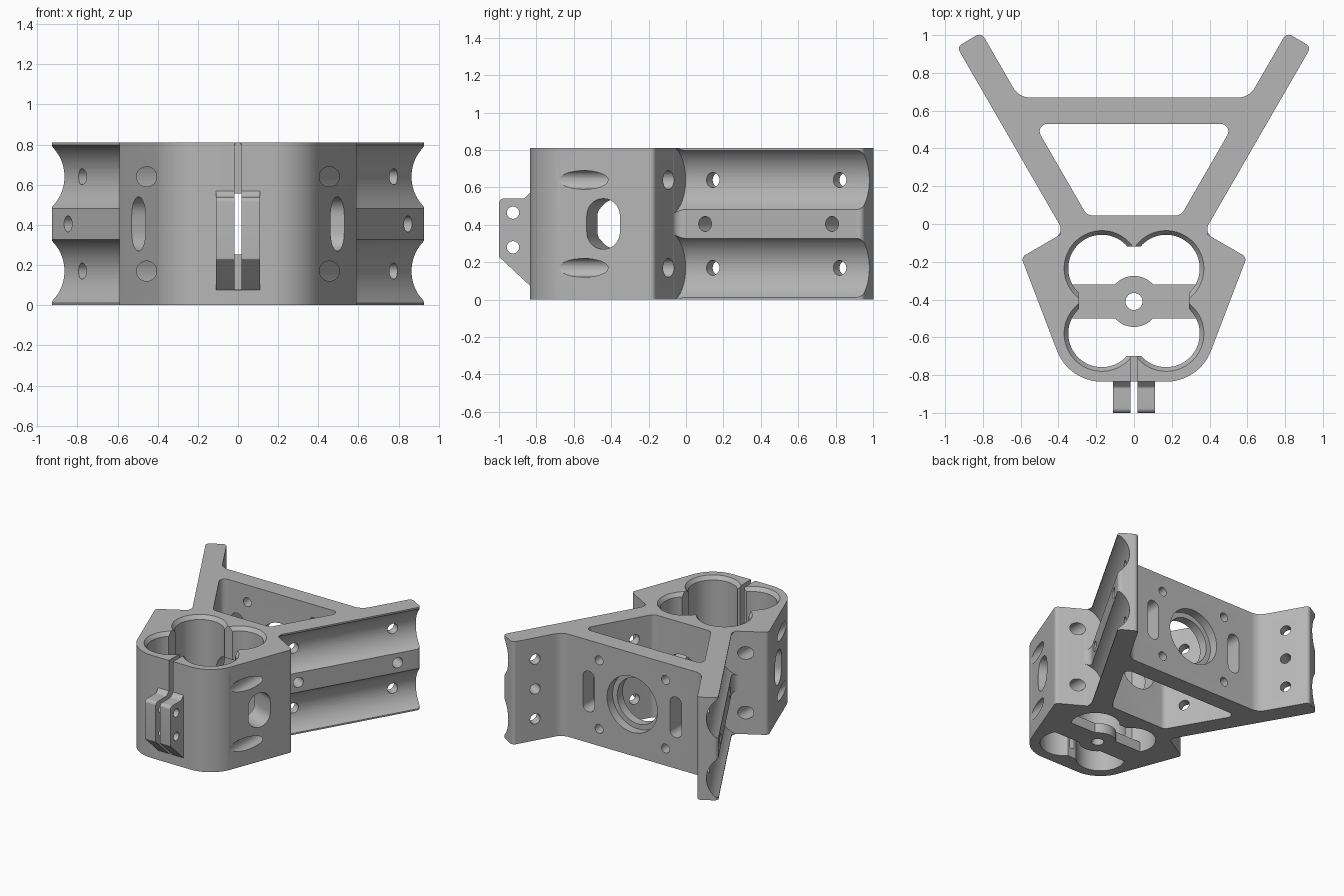
import bpy, bmesh
from math import sin, tan, cos, pi, sqrt
from mathutils import Vector, Matrix

if "Cube" in bpy.data.objects:
    bpy.data.objects.remove(bpy.data.objects["Cube"])

HEIGHT, MID = 0.81, 0.405
TUBE_Z = (0.17, 0.64)

gray = bpy.data.materials.new("plain gray")
gray.use_nodes = True
gray.diffuse_color = (0.47, 0.47, 0.47, 1)
gray.node_tree.nodes["Principled BSDF"].inputs["Base Color"].default_value = gray.diffuse_color


def rounded(corners, steps=8):
    """Outline from (x, y, radius) corners."""
    out = []
    for i, (x, y, r) in enumerate(corners):
        p = Vector((x, y))
        a = (Vector(corners[i - 1][:2]) - p).normalized()
        b = (Vector(corners[(i + 1) % len(corners)][:2]) - p).normalized()
        if r == 0:
            out.append(p)
            continue
        half = a.angle(b) / 2
        center = p + (a + b).normalized() * r / sin(half)
        start = (p + a * r / tan(half) - center).normalized()
        end = (p + b * r / tan(half) - center).normalized()
        out += [center + start.slerp(end, k / steps) * r for k in range(steps + 1)]
    return out


def mirrored(half):
    """Close a right-half corner list across x = 0."""
    return half + [(-x, y, r) for x, y, r in reversed(half)]


def rectangle(w, h, r=0):
    return rounded([(-w, -h, r), (w, -h, r), (w, h, r), (-w, h, r)])


def circle(r, n=48):
    return [Vector((r * cos(2 * pi * k / n), r * sin(2 * pi * k / n))) for k in range(n)]


def frame(origin, axis):
    """Extrusion frame along a horizontal axis; profile y points up."""
    z = Vector(axis).normalized()
    y = Vector((0, 0, 1))
    x = y.cross(z)
    m = Matrix((x, y, z)).transposed().to_4x4()
    m.translation = origin
    return m


def prism(name, outline, lo, hi, matrix=None, top_outline=None):
    bm = bmesh.new()
    low = [bm.verts.new((p[0], p[1], lo)) for p in outline]
    high = [bm.verts.new((p[0], p[1], hi)) for p in (top_outline or outline)]
    bm.faces.new(low)
    bm.faces.new(high)
    for i in range(len(low)):
        bm.faces.new((low[i - 1], low[i], high[i], high[i - 1]))
    bmesh.ops.recalc_face_normals(bm, faces=bm.faces)
    if matrix:
        bm.transform(matrix)
    mesh = bpy.data.meshes.new(name)
    bm.to_mesh(mesh)
    bm.free()
    mesh.materials.append(gray)
    obj = bpy.data.objects.new(name, mesh)
    bpy.context.collection.objects.link(obj)
    return obj


def combine(target, tool, operation="DIFFERENCE"):
    mod = target.modifiers.new("cut", "BOOLEAN")
    mod.operation, mod.solver, mod.object = operation, "EXACT", tool
    bpy.context.view_layer.objects.active = target
    bpy.ops.object.modifier_apply(modifier=mod.name)
    bpy.data.objects.remove(tool)


def cut(target, outline, lo, hi, matrix=None, top=None):
    combine(target, prism("cutter", outline, lo, hi, matrix, top))


# Arm layout: along runs outward and back, out is the arm's outer normal
along, out = Vector((0.5, sqrt(0.75), 0)), Vector((sqrt(0.75), -0.5, 0))
corner = Vector((0.37, -0.045, 0))
tip_out = corner + along * 1.135
tip_in = tip_out - out * 0.15


def inner_x(y):
    return tip_in.x + (y - tip_in.y) / sqrt(3)


# Main body outline with triangular opening
body = prism("clamp_body", rounded(mirrored([
    (0.345, -0.835, 0.255), (0.597, -0.176, 0.03), (corner.x, corner.y, 0.05),
    (tip_out.x, tip_out.y, 0.03), (tip_in.x, tip_in.y, 0.03),
    (inner_x(0.67), 0.67, 0.1)]), 12), 0, HEIGHT)
cut(body, rounded(mirrored([(inner_x(0.045), 0.045, 0.05),
                            (inner_x(0.53), 0.53, 0.04)])), -1, 2)

# Four-lobed clamp bore with chamfered rim
cut(body, rectangle(0.29, 0.29), -1, 2, Matrix.Translation((0, -0.41, 0)))
for x in (-0.17, 0.17):
    for y in (-0.235, -0.58):
        place = Matrix.Translation((x, y, 0))
        cut(body, circle(0.178, 64), -1, 2, place)
        cut(body, circle(0.178, 64), HEIGHT - 0.03, HEIGHT + 0.03, place, circle(0.222, 64))

# Clamping slot
cut(body, rectangle(0.018, 0.15), 0.075, 2, Matrix.Translation((0, -0.8, 0)))

# Mirrored grooves, bolt holes and side windows
for side in (1, -1):
    def flip(v):
        return Vector((v[0] * side, v[1], v[2]))

    for z in TUBE_Z:
        start = corner + out * 0.1055 + Vector((0, 0, z))
        cut(body, circle(0.19, 64), 0.001, 1.4, frame(flip(start), flip(along)))
        cut(body, circle(0.05, 32), -0.8, 0.06, frame((0.455 * side, -0.06, z), (0, 1, 0)))
    for s in (0.17, 0.953):
        for z in (*TUBE_Z, MID):
            hole = corner + along * s + Vector((0, 0, z))
            cut(body, circle(0.04, 32), -0.3, 0.05, frame(flip(hole), flip(out)))
    cut(body, rectangle(0.095, 0.135, 0.092), -0.25, 0.1,
        frame((0.49 * side, -0.44, MID), (0.934 * side, -0.357, 0)))

    # Back plate slots and screw holes
    cut(body, rectangle(0.05, 0.16, 0.048), -0.1, 0.1, frame((0.38 * side, 0.6, MID), (0, 1, 0)))
    for dz in (-0.27, 0.27):
        cut(body, circle(0.035, 24), -0.1, 0.1, frame((0.29 * side, 0.6, MID + dz), (0, 1, 0)))

# Stepped back plate opening and inner wall opening
cut(body, circle(0.18, 64), -0.2, 0.2, frame((0, 0.6, MID), (0, 1, 0)))
cut(body, circle(0.22, 64), 0, 0.2, frame((0, 0.6, MID), (0, 1, 0)))
cut(body, circle(0.152, 64), -0.2, 0.2, frame((0, -0.03, MID), (0, 1, 0)))

# Cross bar with drilled boss at the bottom of the bore
bar = prism("cross_bar", rectangle(0.36, 0.09), 0, 0.08, Matrix.Translation((0, -0.41, 0)))
hub = Matrix.Translation((0, -0.41, 0))
combine(bar, prism("boss", circle(0.135), 0, 0.08, hub), "UNION")
cut(bar, circle(0.045, 32), -1, 1, hub)
parts = [body, bar]

# Clamp ears with bolt holes
ear_profile = rounded([(-0.8, 0.042, 0), (-0.835, 0.075, 0), (-1, 0.23, 0.01), (-1, 0.54, 0.025),
                       (-0.865, 0.54, 0.02), (-0.835, 0.57, 0), (-0.8, 0.57, 0)])
for name, x in (("left_ear", 0.018), ("right_ear", -0.11)):
    ear = prism(name, ear_profile, 0, 0.092, frame((x, 0, 0), (1, 0, 0)))
    for z in (0.28, 0.465):
        cut(ear, circle(0.033, 24), -0.1, 0.2, frame((x, -0.925, z), (1, 0, 0)))
    parts.append(ear)

# Smooth curved walls, keep edges crisp
bpy.ops.object.select_all(action="DESELECT")
for part in parts:
    part.select_set(True)
bpy.context.view_layer.objects.active = body
bpy.ops.object.shade_smooth_by_angle(angle=pi / 7)
